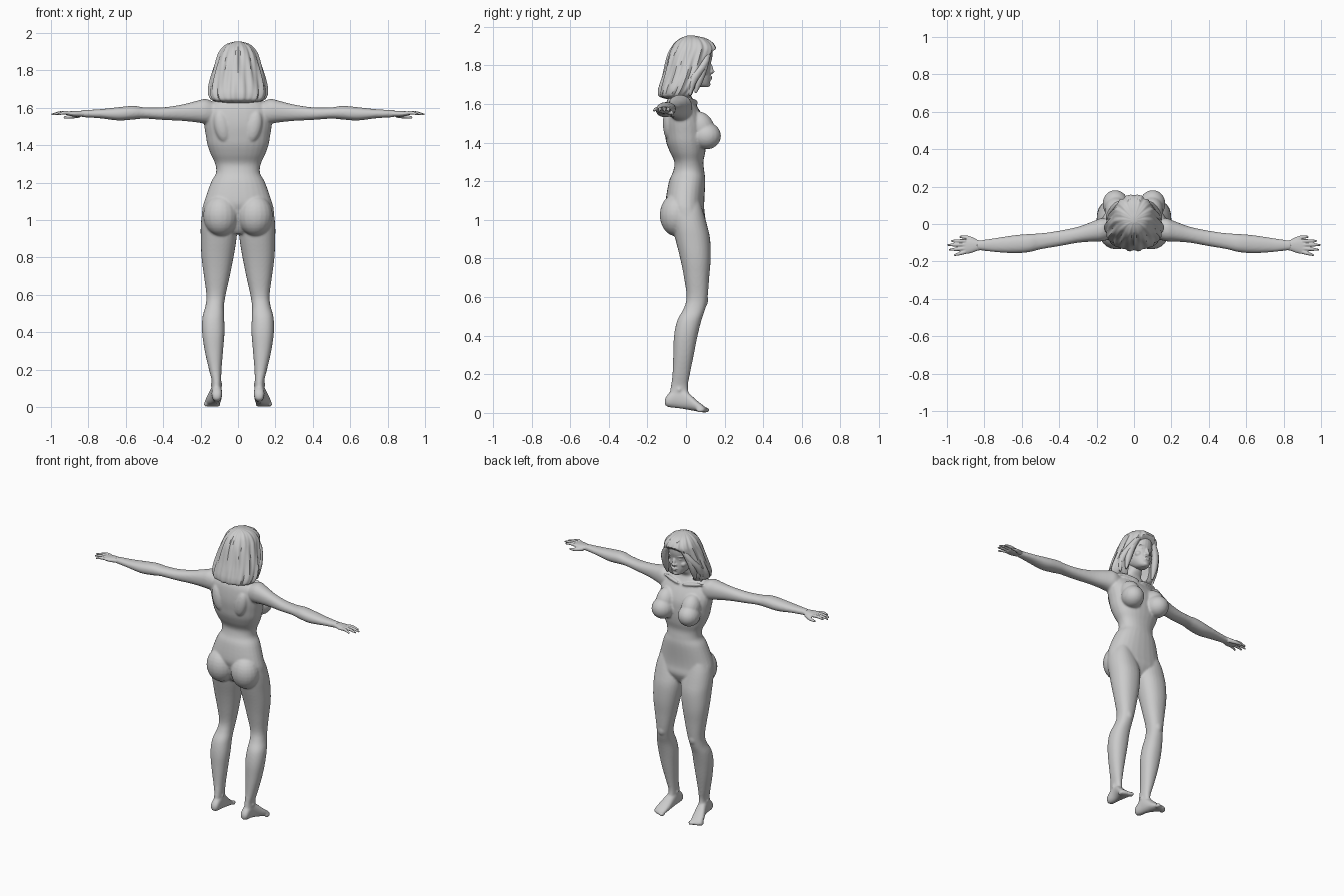
import bpy, bmesh, math
from mathutils import Vector, Matrix


def smooth_rows(rows, steps=4):
    """Catmull-Rom refinement of a list of tuples."""
    out = []
    for i in range(len(rows) - 1):
        p = [rows[max(i - 1, 0)], rows[i], rows[i + 1], rows[min(i + 2, len(rows) - 1)]]
        for s in range(steps):
            t = s / steps
            out.append([0.5 * (2*b + (c - a)*t + (2*a - 5*b + 4*c - d)*t*t + (3*b - a - 3*c + d)*t**3)
                        for a, b, c, d in zip(*p)])
    return out + [list(rows[-1])]


def skin(bm, rings, flip=1):
    """Close a stack of point rings into a solid."""
    vs = [[bm.verts.new((x * flip, y, z)) for x, y, z in r] for r in rings]
    n = len(vs[0])
    faces = [bm.faces.new((a[i], a[(i+1) % n], b[(i+1) % n], b[i]))
             for a, b in zip(vs, vs[1:]) for i in range(n)]
    faces += [bm.faces.new(vs[0][::-1]), bm.faces.new(vs[-1])]
    bmesh.ops.recalc_face_normals(bm, faces=faces)


def loft(bm, axis, rows, mirror=False, n=28, power=0.9):
    """Rows: position on axis, then min/max of the two other coordinates."""
    rings = []
    for s, a0, a1, b0, b1 in smooth_rows(rows):
        ring = []
        for i in range(n):
            c, d = math.cos(2*math.pi*i/n), math.sin(2*math.pi*i/n)
            u = (a0+a1)/2 + (a1-a0)/2 * math.copysign(abs(c)**power, c)
            v = (b0+b1)/2 + (b1-b0)/2 * math.copysign(abs(d)**power, d)
            ring.append({'x': (s, u, v), 'y': (u, s, v), 'z': (u, v, s)}[axis])
        rings.append(ring)
    for f in ((1, -1) if mirror else (1,)):
        skin(bm, rings, f)


def blob(bm, c, r, rot=(0, 0, 0), mirror=True):
    """Ellipsoid, with its twin across x = 0."""
    for f in ((1, -1) if mirror else (1,)):
        m = Matrix.Translation((c[0]*f, c[1], c[2]))
        for ang, ax in zip(rot, 'XYZ'):
            m = m @ Matrix.Rotation(math.radians(ang) * (1 if ax == 'X' else f), 4, ax)
        m = m @ Matrix.Diagonal((*r, 1))
        bmesh.ops.create_uvsphere(bm, u_segments=20, v_segments=14, radius=1, matrix=m)


def digit(bm, pts, radii):
    """Tapered finger through three points, mirrored."""
    rows = smooth_rows([(*p, r) for p, r in zip(pts, radii)], 3)
    d = (Vector(pts[-1]) - Vector(pts[0])).normalized()
    s = d.cross(Vector((0, 0, 1))).normalized()
    u = s.cross(d)
    rings = [[Vector(p[:3]) + (s*math.cos(a) + u*math.sin(a)) * p[3]
              for a in (k*math.pi/5 for k in range(10))] for p in rows]
    for f in (1, -1):
        skin(bm, rings, f)


def finish(bm, name, voxel=0, iters=0):
    me = bpy.data.meshes.new(name)
    bm.to_mesh(me)
    bm.free()
    ob = bpy.data.objects.new(name, me)
    bpy.context.collection.objects.link(ob)
    for p in me.polygons:
        p.use_smooth = True
    if voxel:
        m = ob.modifiers.new('fuse', 'REMESH')
        m.mode, m.voxel_size, m.use_smooth_shade = 'VOXEL', voxel, True
        m = ob.modifiers.new('soften', 'SMOOTH')
        m.factor, m.iterations = 0.5, iters
    return ob


def sym(rows):
    return [(z, -w, w, b, f) for z, w, b, f in rows]


# torso and neck
bm = bmesh.new()
loft(bm, 'z', sym([
    (.925, .05, -.04, .06), (.95, .10, -.06, .08), (1.0, .185, -.08, .10), (1.05, .192, -.095, .095),
    (1.1, .18, -.105, .095), (1.2, .145, -.088, .10), (1.25, .118, -.067, .095), (1.3, .122, -.06, .09),
    (1.35, .145, -.083, .10), (1.4, .163, -.102, .105), (1.45, .172, -.11, .105), (1.5, .18, -.115, .10),
    (1.55, .182, -.113, .08), (1.6, .165, -.105, .05), (1.635, .125, -.09, .03),
    (1.655, .07, -.08, .025), (1.69, .049, -.058, .045), (1.75, .048, -.05, .06)]))
# chest, seat, shoulder blades, collar bones, knees, ankles
blob(bm, (.098, .105, 1.435), (.07, .077, .07), (0, 0, -12))
blob(bm, (.094, .075, 1.48), (.062, .07, .085), (28, 0, -8))
blob(bm, (.092, -.05, 1.025), (.094, .086, .11))
blob(bm, (.085, -.09, 1.5), (.042, .03, .085), (0, 12, 0))
blob(bm, (.08, .042, 1.615), (.075, .012, .011), (0, -8, -14))
blob(bm, (.118, .085, .585), (.032, .03, .042))
blob(bm, (.115, -.035, .12), (.033, .018, .02))
# legs
loft(bm, 'z', [
    (.10, .09, .14, -.085, .015), (.14, .09, .14, -.078, .01), (.2, .088, .155, -.07, .02),
    (.3, .08, .178, -.066, .04), (.4, .072, .192, -.062, .06), (.48, .074, .19, -.045, .08),
    (.54, .075, .174, -.012, .10), (.6, .066, .169, .003, .112), (.7, .044, .182, -.01, .12),
    (.8, .024, .195, -.03, .128), (.9, .008, .199, -.055, .125), (.97, .008, .199, -.07, .11),
    (1.04, .03, .19, -.08, .09), (1.1, .06, .165, -.06, .07)], True)
# feet and toes
loft(bm, 'y', [
    (-.11, .10, .128, .042, .07), (-.09, .086, .14, .03, .10), (-.04, .086, .142, .024, .13),
    (0, .086, .152, .018, .115), (.05, .09, .172, .009, .07), (.085, .097, .178, .004, .042),
    (.1, .104, .168, .004, .03)], True)
for i in range(5):
    blob(bm, (.107 + i*.0165, .102 - i*.006 - (i == 4)*.004, .015), (.012 if i == 0 else .009, .022, .014), (0, 0, -8))
# arms
loft(bm, 'x', [
    (.11, -.075, .025, 1.52, 1.62), (.17, -.092, .032, 1.515, 1.647), (.22, -.094, .014, 1.522, 1.637),
    (.3, -.10, -.015, 1.53, 1.617), (.4, -.118, -.036, 1.535, 1.602), (.5, -.135, -.05, 1.542, 1.602),
    (.56, -.15, -.053, 1.537, 1.61), (.64, -.156, -.06, 1.532, 1.603), (.74, -.15, -.075, 1.544, 1.592),
    (.82, -.141, -.087, 1.549, 1.588), (.84, -.141, -.087, 1.552, 1.586)], True)
finish(bm, 'body', .0065, 5)

# hands
bm = bmesh.new()
loft(bm, 'x', [
    (.81, -.138, -.09, 1.553, 1.584), (.84, -.144, -.085, 1.552, 1.584), (.87, -.155, -.08, 1.552, 1.583),
    (.9, -.16, -.082, 1.557, 1.581), (.915, -.155, -.087, 1.56, 1.579)], True, 20)
for y0, y1, tip in ((-.091, -.09, .978), (-.111, -.112, .999), (-.131, -.138, .99), (-.149, -.167, .962)):
    digit(bm, [(.9, y0, 1.571), (.9*.5 + tip*.5, (y0+y1)/2, 1.573), (tip, y1, 1.564)], (.0105, .0095, .005))
digit(bm, [(.845, -.095, 1.562), (.89, -.073, 1.553), (.932, -.068, 1.548)], (.015, .0115, .006))
finish(bm, 'hands', .0035, 3)

# head with face details
bm = bmesh.new()
loft(bm, 'z', sym([
    (1.688, .02, .07, .112), (1.70, .038, .03, .122), (1.73, .058, -.03, .127), (1.76, .068, -.06, .128),
    (1.8, .074, -.075, .127), (1.85, .077, -.08, .137), (1.9, .068, -.06, .13), (1.935, .03, -.01, .08)]))
blob(bm, (0, .128, 1.785), (.011, .012, .032), (14, 0, 0), False)
blob(bm, (0, .134, 1.768), (.011, .015, .009), mirror=False)
blob(bm, (.012, .128, 1.766), (.008, .01, .008))
blob(bm, (0, .122, 1.739), (.025, .014, .006), mirror=False)
blob(bm, (0, .121, 1.728), (.021, .014, .006), mirror=False)
blob(bm, (0, .113, 1.702), (.02, .014, .013), mirror=False)
blob(bm, (.03, .11, 1.803), (.016, .012, .008))
blob(bm, (.034, .112, 1.823), (.024, .016, .005), (0, 6, -18))
blob(bm, (.043, .092, 1.768), (.022, .022, .02))
finish(bm, 'head', .004, 3)

# hair: ridged shell swept back around the face
bm = bmesh.new()
rings = []
N = 96
for z, w, b, f, lim in smooth_rows([
        (1.626, .085, -.10, .02, .0), (1.64, .135, -.138, .05, .025), (1.67, .153, -.142, .085, .04),
        (1.71, .153, -.132, .11, .052), (1.76, .143, -.117, .13, .065), (1.82, .127, -.102, .145, .085),
        (1.86, .115, -.09, .155, .125), (1.89, .104, -.076, .158, .16), (1.92, .085, -.055, .138, .2),
        (1.942, .057, -.025, .1, .2), (1.955, .012, .008, .04, .2)]):
    ring = []
    for i in range(N):
        a = 2 * math.pi * i / N
        side = abs(math.atan2(math.cos(a), -math.sin(a)))
        k = 1 + .028 * math.sin(13*side + 14*(z - 1.7)) + .02 * math.sin(23*side - 9*z)
        x = w * k * math.cos(a)
        y = (b+f)/2 + (f-b)/2 * k * math.sin(a)
        if abs(x) < .074 and z < 1.845 and y > -.03:
            y = -.03
        ring.append((x, min(y, lim), z))
    rings.append(ring)
skin(bm, rings)
# loose locks framing the face
for x0, x1, y1, z1 in ((.085, .105, .05, 1.66), (.09, .13, .02, 1.645)):
    digit(bm, [(.02, .12, 1.925), (x0, .1, 1.82), (x1, y1 + .02, 1.73), (x1, y1, z1)], (.014, .02, .022, .006))
hair = finish(bm, 'hair')
bpy.context.view_layer.objects.active = hair
hair.select_set(True)
bpy.ops.object.shade_smooth_by_angle(angle=math.radians(40))
